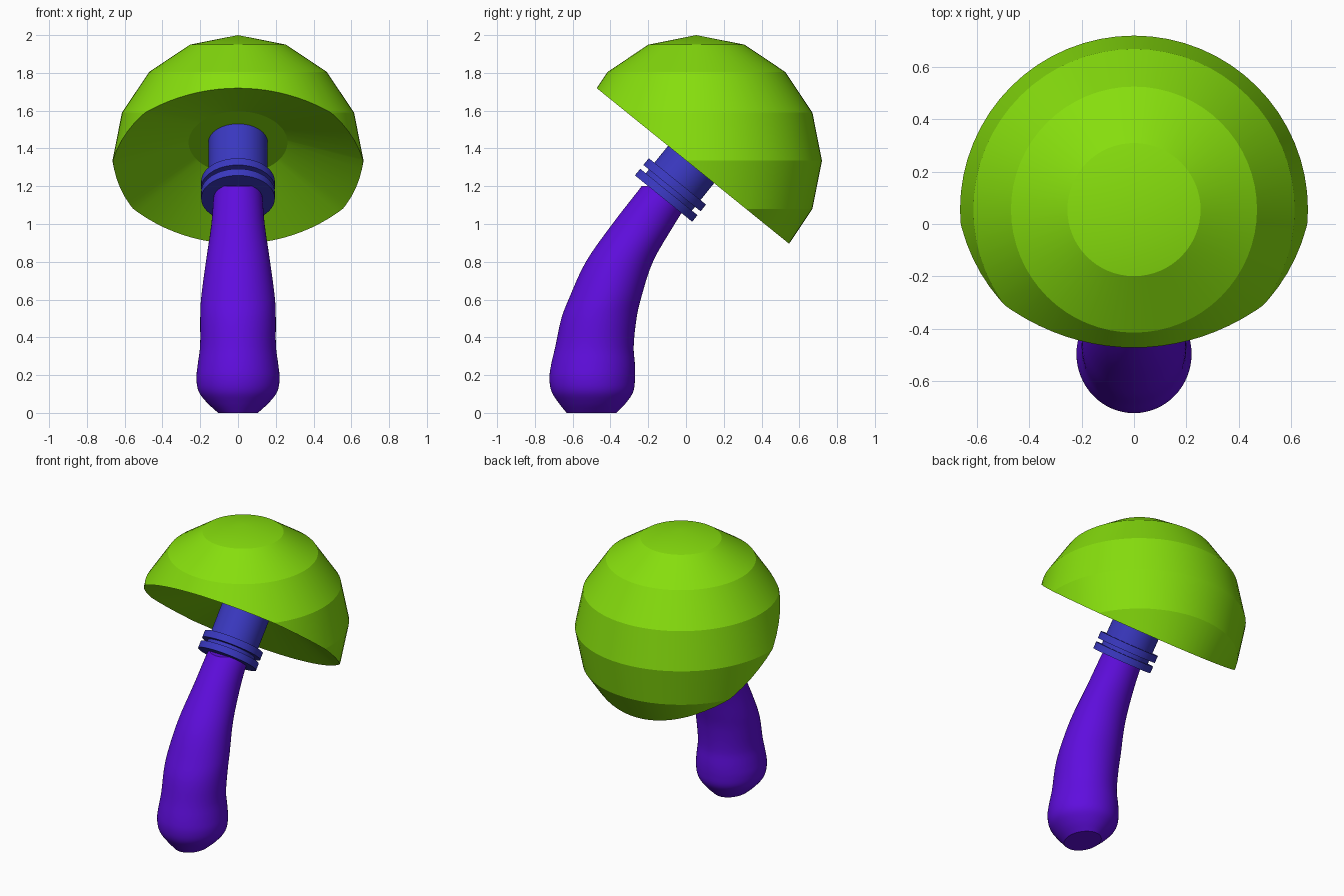
import bpy, bmesh, math
from mathutils import Vector

if "Cube" in bpy.data.objects:
    bpy.data.objects.remove(bpy.data.objects["Cube"])

TILT = math.atan2(0.825, 1.02)
AXIS = Vector((0, math.sin(TILT), math.cos(TILT)))   # direction of the neck
SIDE = Vector((1, 0, 0))
UP = AXIS.cross(SIDE)
MOUTH = Vector((0, 0.027, 1.315))                    # neck axis on the cap's rim plane


def material(name, rgb):
    m = bpy.data.materials.new(name)
    m.diffuse_color = (*rgb, 1)
    m.use_nodes = True
    m.node_tree.nodes["Principled BSDF"].inputs["Base Color"].default_value = m.diffuse_color
    return m


def finish(bm, name, mat, angle):
    bmesh.ops.recalc_face_normals(bm, faces=bm.faces)
    me = bpy.data.meshes.new(name)
    bm.to_mesh(me)
    bm.free()
    me.materials.append(mat)
    ob = bpy.data.objects.new(name, me)
    bpy.context.collection.objects.link(ob)
    bpy.ops.object.select_all(action='DESELECT')
    ob.select_set(True)
    bpy.context.view_layer.objects.active = ob
    bpy.ops.object.shade_smooth_by_angle(angle=math.radians(angle))


def loft(bm, rings):
    loops = [[bm.verts.new(p) for p in r] for r in rings]
    n = len(loops[0])
    for a, b in zip(loops, loops[1:]):
        for i in range(n):
            j = (i + 1) % n
            bm.faces.new((a[i], a[j], b[j], b[i]))
    bm.faces.new(loops[0][::-1])
    bm.faces.new(loops[-1])


def ellipse(c, u, v, n=64):
    return [c + u * math.cos(2 * math.pi * i / n) + v * math.sin(2 * math.pi * i / n)
            for i in range(n)]


green = material("lime_green", (0.24, 0.73, 0.004))
blue = material("blue", (0.042, 0.04, 0.53))
purple = material("violet", (0.114, 0.004, 0.73))

# Cap: coarse-ringed sphere sliced by the tilted rim plane
bm = bmesh.new()
bmesh.ops.create_uvsphere(bm, u_segments=64, v_segments=8, radius=0.665)
bmesh.ops.translate(bm, verts=bm.verts, vec=(0, 0.055, 1.335))
cut = bmesh.ops.bisect_plane(bm, geom=bm.verts[:] + bm.edges[:] + bm.faces[:],
                             plane_co=MOUTH, plane_no=AXIS, clear_inner=True)
rim = [e for e in cut["geom_cut"] if isinstance(e, bmesh.types.BMEdge)]
# Cap underside: shallow dish with a flat round floor
new = bmesh.ops.extrude_edge_only(bm, edges=rim)["geom"]
for v in (g for g in new if isinstance(g, bmesh.types.BMVert)):
    d = v.co - MOUTH
    d -= AXIS * d.dot(AXIS)
    v.co = MOUTH + AXIS * 0.15 + d.normalized() * 0.262
bmesh.ops.holes_fill(bm, edges=[e for e in bm.edges if e.is_boundary], sides=0)
finish(bm, "cap", green, 15)

# Neck with two collar rings: (distance along axis, radius)
neck = [(-0.232, 0.195), (-0.187, 0.195), (-0.187, 0.157), (-0.161, 0.157),
        (-0.161, 0.195), (-0.115, 0.195), (-0.115, 0.157), (0.16, 0.157)]
bm = bmesh.new()
loft(bm, [ellipse(MOUTH + AXIS * h, SIDE * r, UP * r) for h, r in neck])
finish(bm, "neck", blue, 30)

# Handle: horizontal sections (z, y front, y back, half width), smoothly interpolated
sections = [(0, -0.632, -0.368, 0.105), (0.05, -0.672, -0.32, 0.16),
            (0.11, -0.711, -0.28, 0.207), (0.18, -0.723, -0.27, 0.22),
            (0.25, -0.715, -0.27, 0.214), (0.35, -0.692, -0.277, 0.201),
            (0.5, -0.66, -0.262, 0.2), (0.6, -0.622, -0.24, 0.196),
            (0.8, -0.53, -0.175, 0.17), (1.0, -0.39, -0.06, 0.141),
            (1.17, -0.258, 0.045, 0.126), (1.2, -0.235, 0.05, 0.115)]
pts = [Vector(s) for s in sections]
rows = []
for i in range(len(pts) - 1):
    a, b = pts[i], pts[i + 1]
    p, q = pts[max(i - 1, 0)], pts[min(i + 2, len(pts) - 1)]
    h = b[0] - a[0]
    ta = (b - p) * (h / (b[0] - p[0]))
    tb = (q - a) * (h / (q[0] - a[0]))
    for k in range(4):
        t = k / 4
        rows.append(a * (2*t**3 - 3*t**2 + 1) + ta * (t**3 - 2*t**2 + t)
                    + b * (3*t**2 - 2*t**3) + tb * (t**3 - t**2))
rows.append(pts[-1])
bm = bmesh.new()
loft(bm, [ellipse(Vector((0, (f + b) / 2, z)), Vector((w, 0, 0)), Vector((0, (b - f) / 2, 0)))
          for z, f, b, w in rows])
finish(bm, "handle", purple, 35)
